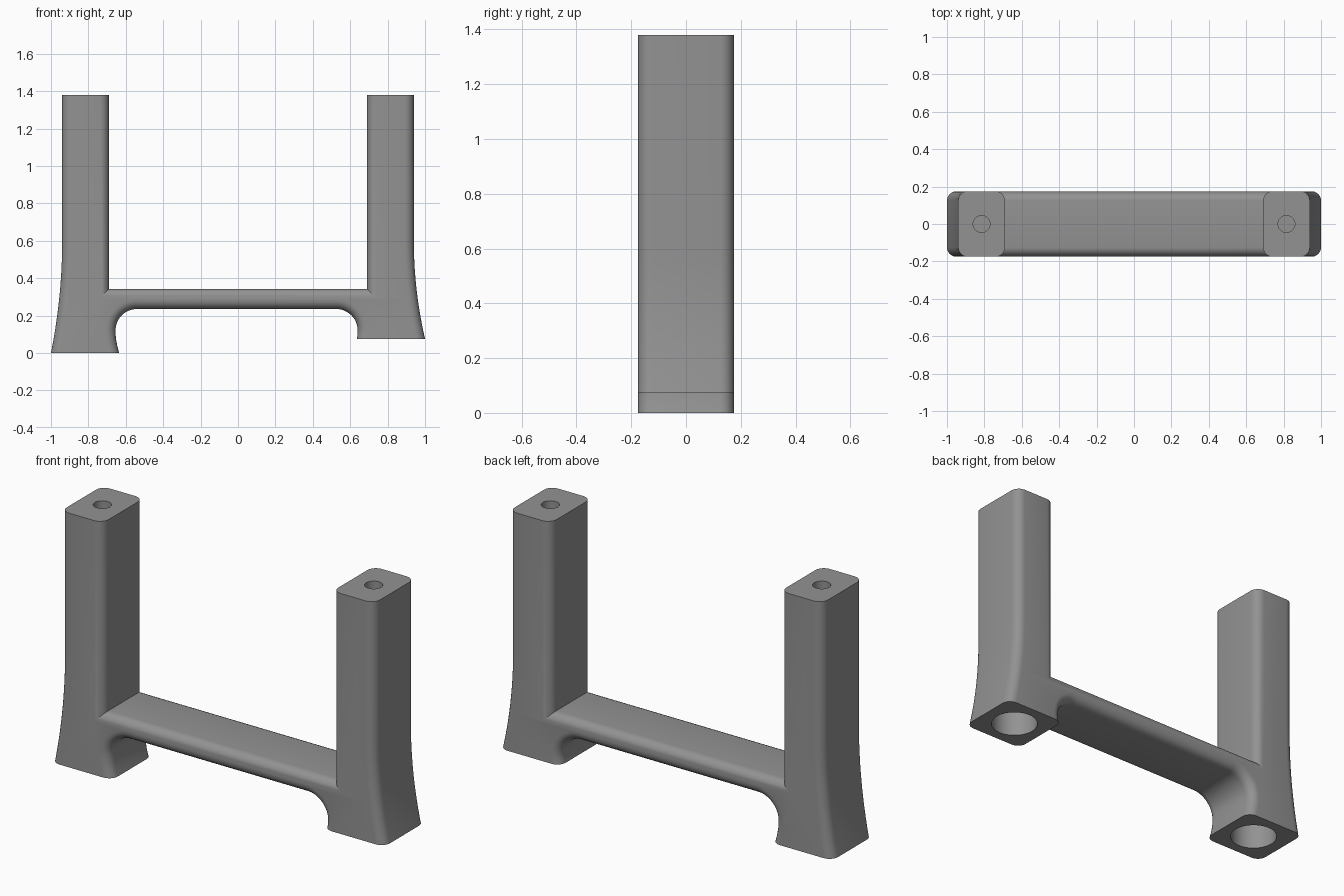
import bpy, bmesh, math

if "Cube" in bpy.data.objects:
    bpy.data.objects.remove(bpy.data.objects["Cube"])

HALF_DEPTH = 0.175
ROUND = 0.05
TOP, BAR_TOP, BAR_LOW = 1.38, 0.343, 0.235
POST_OUT, POST_IN, POST_X = 0.94, 0.69, 0.815

grey = bpy.data.materials.new("grey plastic")
grey.diffuse_color = (0.29, 0.29, 0.29, 1)
grey.use_nodes = True
grey.node_tree.nodes["Principled BSDF"].inputs["Base Color"].default_value = grey.diffuse_color


def leg_outline(foot_z, arc_x):
    """Half outline (positive x) from the bar top round the leg to the bar underside."""
    pts = [(POST_IN, BAR_TOP), (POST_IN, TOP), (POST_OUT, TOP)]
    # outer side flares out towards the foot
    n = 12
    for i in range(n + 1):
        t = i / n
        pts.append((POST_OUT + 0.06 * t * t, 0.6 + (foot_z - 0.6) * t))
    # inner side of the foot, then the arch into the bar
    r, cz = 0.115, 0.12
    inner = arc_x + r
    pts.append((0.635, foot_z))
    for t in (0.3, 0.6, 0.85):
        k = (1 - t) ** 2
        pts.append((inner + (0.635 - inner) * k, foot_z + (cz - foot_z) * t))
    for i in range(13):
        a = math.radians(90 * i / 12)
        pts.append((arc_x + r * math.cos(a), cz + r * math.sin(a)))
    return pts


# Frame: one outline with a long left leg and a shorter right leg
right = leg_outline(0.075, 0.525)
left = [(-x, z) for x, z in reversed(leg_outline(0.0, 0.54))]
outline = right + left
bm = bmesh.new()
face = bm.faces.new([bm.verts.new((x, -HALF_DEPTH, z)) for x, z in outline])
ext = bmesh.ops.extrude_face_region(bm, geom=[face])
bmesh.ops.translate(bm, vec=(0, 2 * HALF_DEPTH, 0),
                    verts=[v for v in ext["geom"] if isinstance(v, bmesh.types.BMVert)])
bmesh.ops.recalc_face_normals(bm, faces=bm.faces)


def is_rounded(e):
    a, b = (v.co for v in e.verts)
    if abs(a.y - b.y) > 0.01:
        return False
    flat_end = abs(a.z - b.z) < 1e-4 and (a.z > 1 or a.z < 0.1)
    return not flat_end


# Round the long front and back edges, leaving the leg ends flat
bmesh.ops.bevel(bm, geom=[e for e in bm.edges if is_rounded(e)], offset=ROUND,
                offset_type='OFFSET', segments=6, profile=0.5,
                affect='EDGES', clamp_overlap=False)
mesh = bpy.data.meshes.new("frame")
bm.to_mesh(mesh)
bm.free()
frame = bpy.data.objects.new("frame", mesh)
bpy.context.collection.objects.link(frame)
mesh.materials.append(grey)


def bore(name, x, z0, z1, radius):
    """Cut an upright round hole into the frame."""
    bpy.ops.mesh.primitive_cylinder_add(vertices=40, radius=radius, depth=z1 - z0,
                                        location=(x, 0, (z0 + z1) / 2))
    cutter = bpy.context.object
    cutter.name = name
    cutter.hide_render = True
    cutter.data.materials.append(grey)
    bpy.context.view_layer.objects.active = frame
    mod = frame.modifiers.new(name, 'BOOLEAN')
    mod.operation, mod.solver, mod.object = 'DIFFERENCE', 'EXACT', cutter
    bpy.ops.object.modifier_apply(modifier=name)
    bpy.data.objects.remove(cutter)


# Screw holes in the post tops and sockets in the feet
for side, foot in ((-1, 0.0), (1, 0.075)):
    bore("screw_hole", side * POST_X, TOP - 0.3, TOP + 0.1, 0.045)
    bore("foot_socket", side * POST_X, foot - 0.1, foot + 0.27, 0.12)

bpy.ops.object.select_all(action='DESELECT')
frame.select_set(True)
bpy.context.view_layer.objects.active = frame
bpy.ops.object.shade_smooth_by_angle(angle=math.radians(30))
